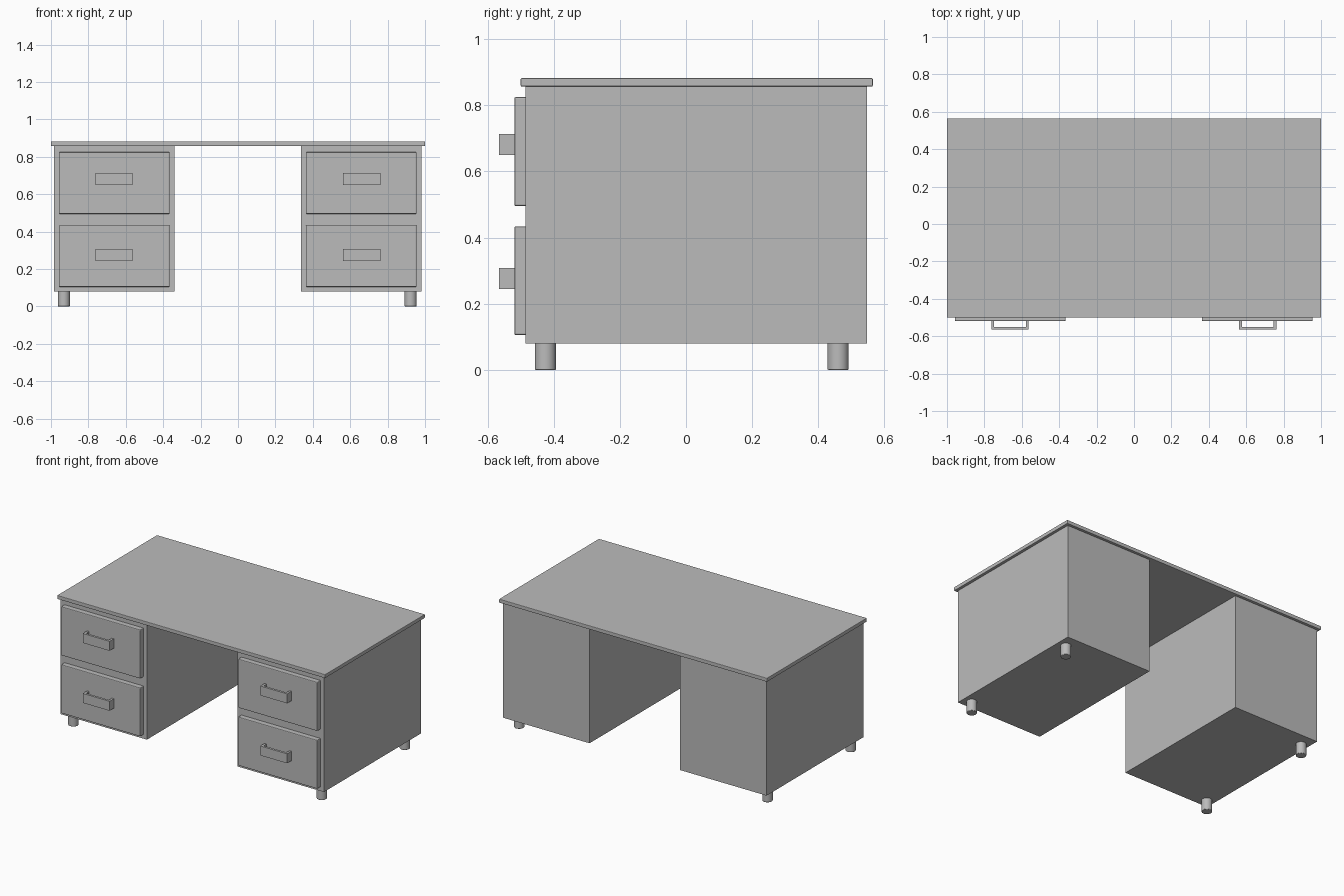
import bpy, bmesh

cube = bpy.data.objects.get("Cube")
if cube:
    bpy.data.objects.remove(cube, do_unlink=True)

# Single painted grey
grey = bpy.data.materials.new("plain grey")
grey.use_nodes = True
tone = (0.5, 0.5, 0.5, 1)
grey.diffuse_color = tone
grey.node_tree.nodes["Principled BSDF"].inputs["Base Color"].default_value = tone


def finish(name, bm, bevel=0):
    """Turn a bmesh into a named object, with softened edges if asked."""
    bmesh.ops.recalc_face_normals(bm, faces=bm.faces)
    mesh = bpy.data.meshes.new(name)
    bm.to_mesh(mesh)
    bm.free()
    mesh.materials.append(grey)
    obj = bpy.data.objects.new(name, mesh)
    bpy.context.collection.objects.link(obj)
    if bevel:
        mod = obj.modifiers.new("soft edges", 'BEVEL')
        mod.width = bevel
        mod.segments = 2
        mod.limit_method = 'ANGLE'
    return obj


def box(name, xs, ys, zs, bevel=0):
    bm = bmesh.new()
    bmesh.ops.create_cube(bm, size=1)
    for v in bm.verts:
        for axis, (low, high) in enumerate((xs, ys, zs)):
            v.co[axis] = high if v.co[axis] > 0 else low
    return finish(name, bm, bevel)


def handle(name, x, z):
    """U-shaped pull: a flat profile seen from above, raised into a band."""
    half, wall, back, front = 0.1, 0.015, -0.518, -0.565
    inner = half - wall
    outline = [(-half, back), (-half, front), (half, front), (half, back),
               (inner, back), (inner, front + wall),
               (-inner, front + wall), (-inner, back)]
    bm = bmesh.new()
    face = bm.faces.new([bm.verts.new((x + px, py, z - 0.032)) for px, py in outline])
    grown = bmesh.ops.extrude_face_region(bm, geom=[face])["geom"]
    bmesh.ops.translate(bm, vec=(0, 0, 0.064),
                        verts=[v for v in grown if isinstance(v, bmesh.types.BMVert)])
    return finish(name, bm)


def foot(name, x, y):
    bm = bmesh.new()
    bmesh.ops.create_cone(bm, cap_ends=True, segments=32,
                          radius1=0.032, radius2=0.032, depth=0.09)
    bmesh.ops.translate(bm, verts=bm.verts, vec=(x, y, 0.045))
    obj = finish(name, bm, 0.003)
    bpy.ops.object.select_all(action='DESELECT')
    obj.select_set(True)
    bpy.context.view_layer.objects.active = obj
    bpy.ops.object.shade_smooth_by_angle()
    return obj


# Desk top
box("desk_top", (-1, 1), (-0.5, 0.565), (0.857, 0.882), 0.003)

# Two pedestals, each with two drawers and two outer feet
for side, centre, foot_x in (("right", -0.662, -0.931), ("left", 0.659, 0.923)):
    box(side + "_pedestal", (centre - 0.322, centre + 0.322),
        (-0.485, 0.547), (0.079, 0.858))
    for level, low, high in (("lower", 0.105, 0.434), ("upper", 0.495, 0.825)):
        box(f"{side}_{level}_drawer", (centre - 0.296, centre + 0.296),
            (-0.519, -0.48), (low, high), 0.005)
        handle(f"{side}_{level}_handle", centre - 0.001 + 0.004 * (centre > 0),
               (low + high) / 2 + 0.014 * (level == "upper") + 0.007)
    for end, y in (("front", -0.425), ("back", 0.46)):
        foot(f"{side}_{end}_foot", foot_x, y)
